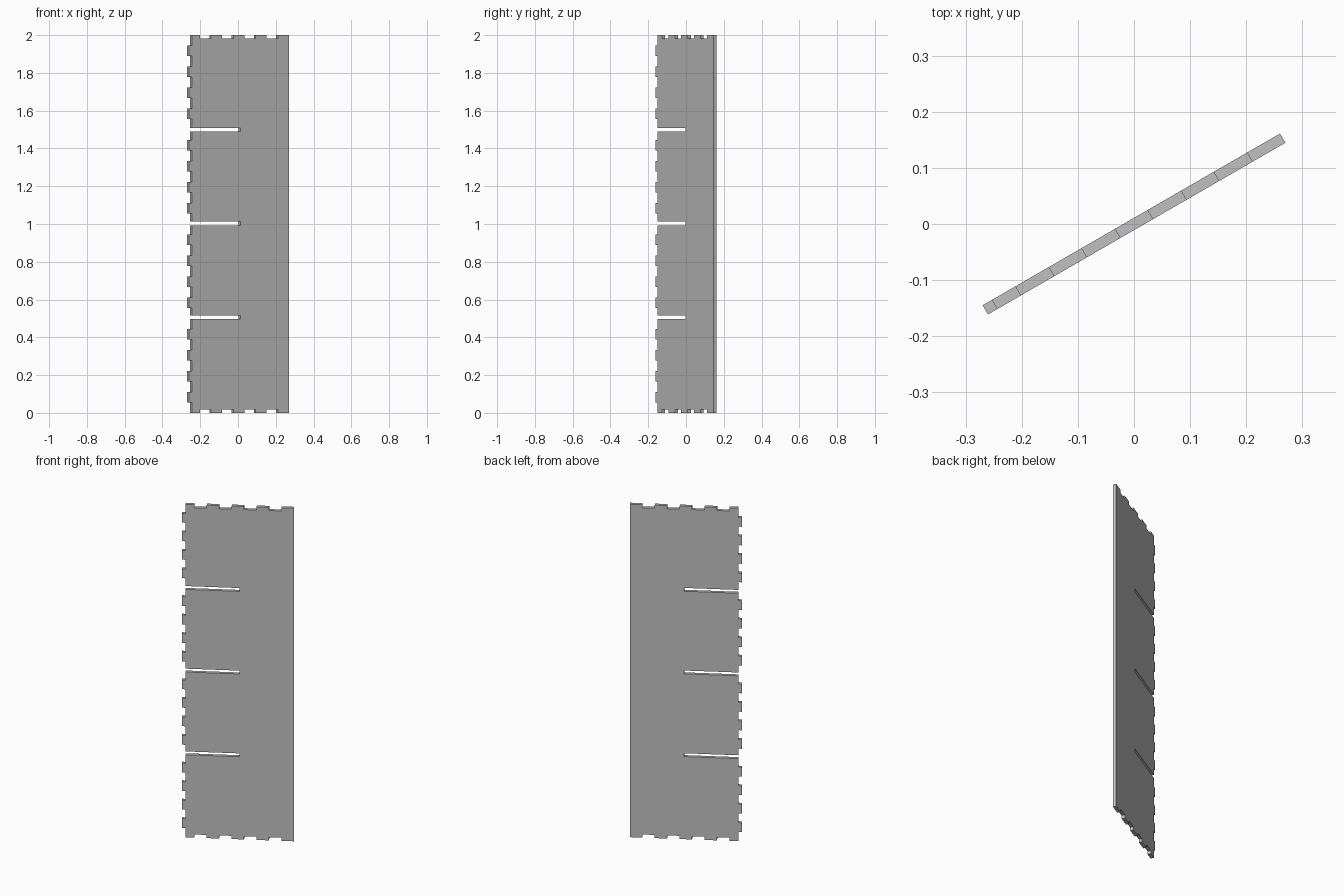
import bpy
import bmesh
import math
from mathutils import Matrix

cube = bpy.data.objects.get("Cube")
if cube:
    bpy.data.objects.remove(cube, do_unlink=True)

HEIGHT, HALF, THICK = 2.0, 0.306, 0.019
EDGE = -HALF + THICK              # body edge behind the finger tabs
FINGER = 2 * HALF / 9             # width of the end notches
TAB = HEIGHT / 36                 # height of the side tabs
SLOT_END, SLOT_HALF = 0.009, 0.01
SLOTS = [0.506, 1.003, 1.499]


def step(start, end, depth_from, depth_to):
    """Corners of one square tooth, as (along, across) pairs."""
    return [(start, depth_from), (start, depth_to), (end, depth_to), (end, depth_from)]


# Notched bottom edge, left to right
bottom = [(EDGE, 0)]
for k in range(1, 9, 2):
    a = -HALF + k * FINGER
    bottom += step(a, a + FINGER, 0, THICK)
bottom.append((HALF, 0))

# Notched top edge mirrors the bottom
top = [(u, HEIGHT - z) for u, z in reversed(bottom)]

# Left edge from the top down: four tabs per bay, a slot between bays
side = []
for bay in reversed(range(4)):
    for k in (7, 5, 3, 1):
        low = (bay * 9 + k) * TAB
        side += [(u, z) for z, u in step(low + TAB, low, EDGE, -HALF)]
    if bay:
        mid = SLOTS[bay - 1]
        side += [(u, z) for z, u in step(mid + SLOT_HALF, mid - SLOT_HALF, EDGE, SLOT_END)]

# Extrude the outline into a sheet and turn it to its angle
bm = bmesh.new()
face = bm.faces.new([bm.verts.new((u, -THICK / 2, z)) for u, z in bottom + top + side])
new = bmesh.ops.extrude_face_region(bm, geom=[face])["geom"]
bmesh.ops.translate(bm, vec=(0, THICK, 0),
                    verts=[g for g in new if isinstance(g, bmesh.types.BMVert)])
bmesh.ops.recalc_face_normals(bm, faces=bm.faces)
bm.transform(Matrix.Rotation(math.radians(30), 4, "Z"))
mesh = bpy.data.meshes.new("slotted_panel")
bm.to_mesh(mesh)
bm.free()

# Plain grey sheet material
grey = bpy.data.materials.new("light_grey")
grey.use_nodes = True
colour = (0.53, 0.53, 0.53, 1)
grey.diffuse_color = colour
for node in grey.node_tree.nodes:
    if node.type == "BSDF_PRINCIPLED":
        node.inputs["Base Color"].default_value = colour
mesh.materials.append(grey)

panel = bpy.data.objects.new("slotted_panel", mesh)
bpy.context.collection.objects.link(panel)
